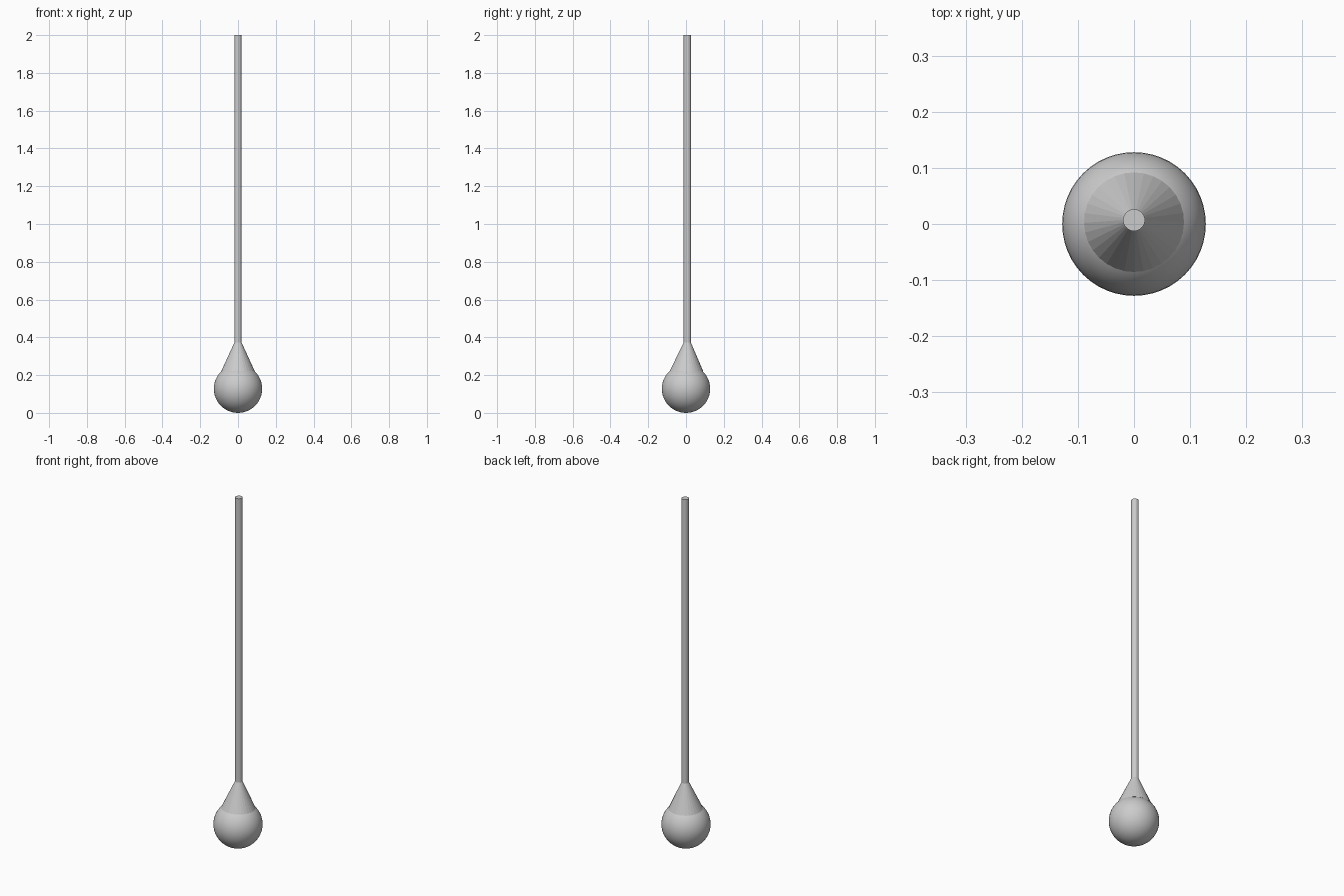
import bpy, bmesh, math

if "Cube" in bpy.data.objects:
    bpy.data.objects.remove(bpy.data.objects["Cube"])

ROD_Y = 0.007   # rod sits slightly behind the ball centre
SIDES = 32


def ring_stack(name, rings):
    """Capped round solid from (z, radius, y offset) rings."""
    bm = bmesh.new()
    loops = []
    for z, r, y in rings:
        loops.append([bm.verts.new((r * math.cos(2 * math.pi * i / SIDES),
                                    y + r * math.sin(2 * math.pi * i / SIDES), z))
                      for i in range(SIDES)])
    for a, b in zip(loops, loops[1:]):
        for i in range(SIDES):
            j = (i + 1) % SIDES
            bm.faces.new((a[i], a[j], b[j], b[i]))
    bm.faces.new(loops[0][::-1])
    bm.faces.new(loops[-1])
    mesh = bpy.data.meshes.new(name)
    bm.to_mesh(mesh)
    bm.free()
    obj = bpy.data.objects.new(name, mesh)
    bpy.context.collection.objects.link(obj)
    return obj


# Round weight at the bottom
bpy.ops.mesh.primitive_uv_sphere_add(segments=48, ring_count=24, radius=0.128,
                                     location=(0, 0, 0.128))
bpy.context.object.name = "ball_weight"
bpy.ops.object.shade_smooth()

# Faceted conical collar, leaning slightly to meet the rod
ring_stack("cone_collar", [(0.218, 0.09, 0.002), (0.375, 0.018, ROD_Y)])

# Long thin rod
ring_stack("rod", [(0.35, 0.0195, ROD_Y), (2.0, 0.0195, ROD_Y)])
